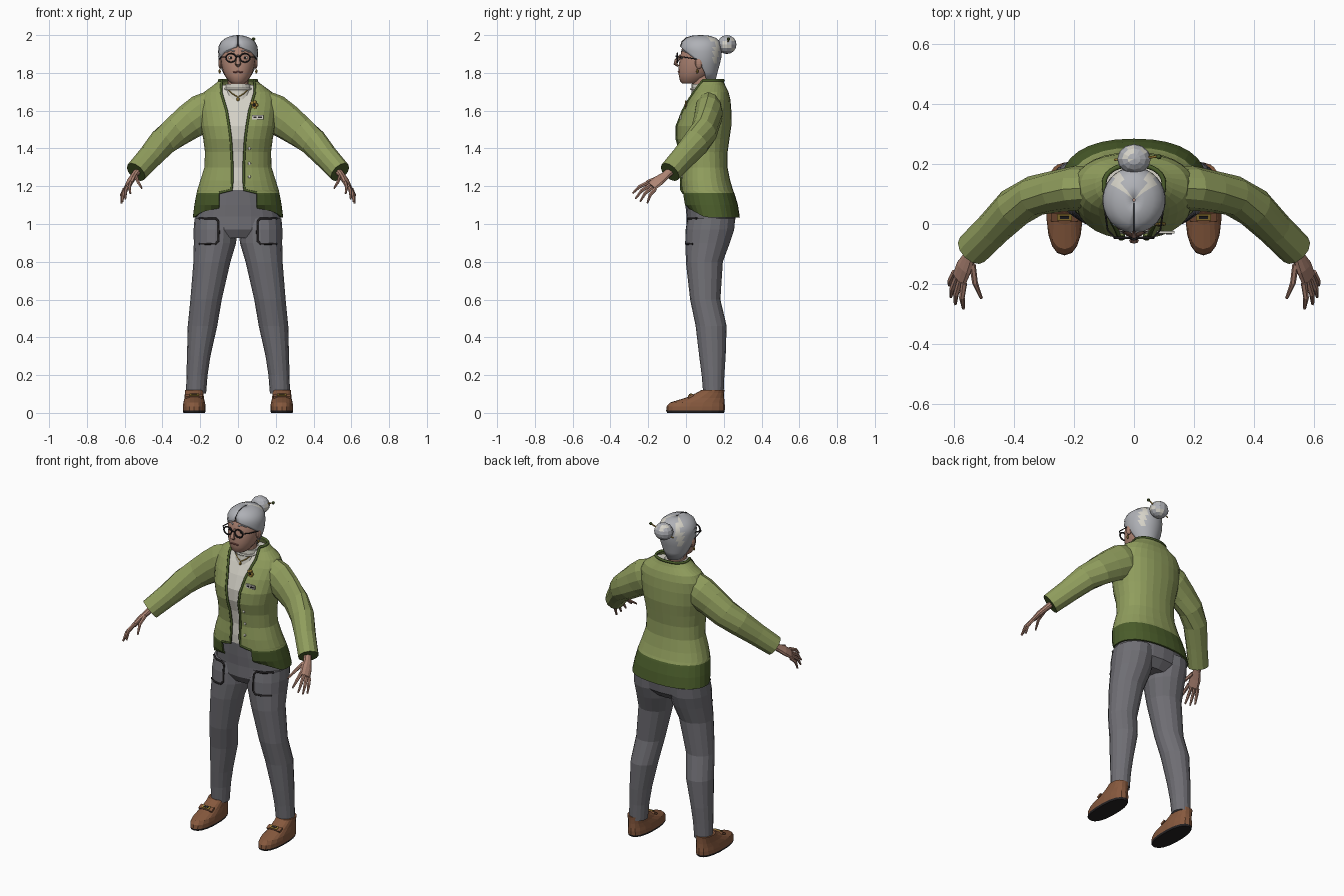
import bpy, math
from math import sin, cos, pi, asin, atan2
from mathutils import Vector
from mathutils.bvhtree import BVHTree
import bmesh

if "Cube" in bpy.data.objects:
    bpy.data.objects.remove(bpy.data.objects["Cube"])


def material(name, r, g, b):
    m = bpy.data.materials.new(name)
    m.use_nodes = True
    m.diffuse_color = (r, g, b, 1)
    m.node_tree.nodes["Principled BSDF"].inputs["Base Color"].default_value = (r, g, b, 1)
    return m


GREEN = material("cardigan green", .28, .34, .11)
DARK = material("dark green", .07, .11, .024)
GREY = material("trouser grey", .16, .157, .175)
SKIN = material("skin", .43, .235, .175)
HAIR = material("silver hair", .43, .44, .47)
WHITE = material("off white", .66, .64, .57)
BROWN = material("shoe brown", .24, .10, .048)
BLACK = material("near black", .018, .016, .017)
GOLD = material("gold", .36, .23, .04)
LIPS = material("lip red", .25, .085, .07)


def add(name, verts, faces, mats, rule=None, fix=True):
    me = bpy.data.meshes.new(name)
    me.from_pydata(verts, [], faces)
    for m in mats:
        me.materials.append(m)
    if fix:
        bm = bmesh.new()
        bm.from_mesh(me)
        bmesh.ops.recalc_face_normals(bm, faces=bm.faces)
        bm.to_mesh(me)
        bm.free()
    if rule:
        for p in me.polygons:
            p.material_index = int(rule(p.center, p))
    ob = bpy.data.objects.new(name, me)
    bpy.context.collection.objects.link(ob)
    return ob


def skin(name, rings, mats, rule=None, closed=True):
    """Join equal rings of points into a surface."""
    n, k = len(rings[0]), len(rings)
    faces = [(i * n + j, i * n + (j + 1) % n, (i + 1) * n + (j + 1) % n, (i + 1) * n + j)
             for i in range(k - 1) for j in range(n if closed else n - 1)]
    if closed:
        faces += [tuple(range(n)), tuple(range((k - 1) * n, k * n))]
    return add(name, [p for r in rings for p in r], faces, mats, rule, closed)


def oval(z, cy, rx, ry, cx=0, n=20, p=1.0, gap=0):
    """Level ring; a gap angle leaves its front open."""
    step = (2 * pi - 2 * gap) / (n - 1 if gap else n)
    power = lambda v: math.copysign(abs(v) ** p, v)
    return [(cx + rx * power(sin(gap + step * j)), cy - ry * power(cos(gap + step * j)), z)
            for j in range(n)]


def limb(name, path, mats, n=12, ref=(0, 0, 1), rule=None):
    """Path of x, y, z and two radii, swept square to its direction."""
    pts = [Vector(q[:3]) for q in path]
    rings = []
    for i, q in enumerate(path):
        d = (pts[min(i + 1, len(pts) - 1)] - pts[max(i - 1, 0)]).normalized()
        a = Vector(ref)
        a = (a - d * a.dot(d)).normalized()
        b = d.cross(a)
        rings.append([pts[i] + a * q[3] * cos(2 * pi * j / n) + b * q[4] * sin(2 * pi * j / n)
                      for j in range(n)])
    return skin(name, rings, mats, rule)


def mirror(ob):
    ob.modifiers.new("mirror", 'MIRROR')
    return ob


def smooth(ob):
    bpy.ops.object.select_all(action='DESELECT')
    ob.select_set(True)
    bpy.context.view_layer.objects.active = ob
    bpy.ops.object.shade_smooth_by_angle(angle=math.radians(35))
    return ob


def tube(name, pts, r, mat, cyclic=False):
    cu = bpy.data.curves.new(name, 'CURVE')
    cu.dimensions = '3D'
    cu.bevel_depth, cu.bevel_resolution, cu.use_fill_caps = r, 1, True
    sp = cu.splines.new('POLY')
    sp.points.add(len(pts) - 1)
    for s, p in zip(sp.points, pts):
        s.co = (*p, 1)
    sp.use_cyclic_u = cyclic
    cu.materials.append(mat)
    ob = bpy.data.objects.new(name, cu)
    bpy.context.collection.objects.link(ob)
    return ob


def blob(name, loc, size, mats, seg=12, rule=None):
    bm = bmesh.new()
    bmesh.ops.create_uvsphere(bm, u_segments=seg, v_segments=max(6, seg // 2 + 2), radius=1)
    verts = [tuple(l + s * c for l, s, c in zip(loc, size, v.co)) for v in bm.verts]
    faces = [[v.index for v in f.verts] for f in bm.faces]
    bm.free()
    return add(name, verts, faces, mats, rule)


def box(name, loc, size, mat, tilt=0):
    bm = bmesh.new()
    bmesh.ops.create_cube(bm, size=1)
    verts = [tuple(s * c for s, c in zip(size, v.co)) for v in bm.verts]
    faces = [[v.index for v in f.verts] for f in bm.faces]
    bm.free()
    ob = add(name, [Vector((x, y * cos(tilt) - z * sin(tilt), y * sin(tilt) + z * cos(tilt)))
                    + Vector(loc) for x, y, z in verts], faces, [mat])
    return ob


def on_front(x, z, *obs, lift=0.0):
    """Foremost point of the objects at x, z."""
    hits = []
    for ob in obs:
        tree = BVHTree.FromPolygons([v.co for v in ob.data.vertices],
                                    [tuple(p.vertices) for p in ob.data.polygons])
        h = tree.ray_cast(Vector((x, -1, z)), Vector((0, 1, 0)))[0]
        if h:
            hits.append(h.y)
    return (x, (min(hits) if hits else .1) - lift, z)


def draw(name, pts, r, mat, *obs, steps=4):
    """Tube laid on a front surface through x, z points."""
    path = [on_front(a[0] + (b[0] - a[0]) * t / steps, a[1] + (b[1] - a[1]) * t / steps, *obs)
            for a, b in zip(pts, pts[1:]) for t in range(steps)]
    return tube(name, path + [on_front(*pts[-1], *obs)], r, mat)


# Cardigan body: height, centre y, half width, half depth, half opening
body = [(1.035, .145, .24, .14, .10), (1.10, .13, .232, .145, .10), (1.155, .117, .222, .142, .10),
        (1.165, .115, .22, .14, .10), (1.18, .112, .216, .137, .034), (1.23, .104, .2, .13, .03),
        (1.30, .1, .178, .12, .03), (1.38, .095, .175, .125, .034), (1.45, .09, .184, .14, .038),
        (1.52, .095, .198, .145, .047), (1.60, .11, .205, .13, .06), (1.66, .123, .2, .112, .078),
        (1.70, .13, .178, .095, .09), (1.735, .13, .13, .077, .088), (1.76, .13, .1, .068, .085)]
P = .88
rings = [oval(z, cy, rx, ry, n=27, p=P, gap=asin((o / rx) ** (1 / P))) for z, cy, rx, ry, o in body]
rings[0] = [(x, y, z + .055 * max(0, (.1 - y) / .1)) for x, y, z in rings[0]]
cardigan = skin("cardigan", rings, [GREEN, DARK], lambda c, p: c.z < 1.16, closed=False)
thick = cardigan.modifiers.new("thickness", 'SOLIDIFY')
thick.thickness, thick.offset = .009, -1
for side, j in (("left", 0), ("right", -1)):
    tube("cardigan_edge_" + side, [r[j] for r in rings[3:]], .007, DARK)
tube("cardigan_collar", rings[-1], .008, DARK)

# Sleeves
mirror(limb("sleeve", [(.13, .12, 1.615, .095, .07), (.19, .12, 1.585, .103, .075),
                       (.255, .11, 1.543, .095, .07), (.33, .095, 1.488, .085, .068),
                       (.40, .055, 1.432, .077, .068), (.47, -.015, 1.352, .066, .06),
                       (.54, -.085, 1.275, .06, .058)], [GREEN, DARK],
            n=12, rule=lambda c, p: len(p.vertices) > 4))

# Shirt, neck and collar
shirt = skin("shirt", [oval(z, cy, rx - .014, ry - .014, p=P) for z, cy, rx, ry, o in body[4:14]], [WHITE])
neck = skin("neck", [oval(z, .09, .055, .058) for z in (1.65, 1.82)], [SKIN])
collar = skin("shirt_collar", [oval(1.64, .1, .085, .08), oval(1.70, .097, .075, .068),
                               oval(1.742, .093, .066, .064)], [WHITE])
tube("collar_fold", oval(1.715, .095, .074, .068), .006, WHITE, True)
draw("necklace", [(-.055, 1.715), (-.03, 1.69), (0, 1.672), (.03, 1.69), (.055, 1.715)], .003, GOLD, shirt, collar)
blob("pendant", on_front(0, 1.66, shirt, collar), (.008, .006, .011), [GOLD], 8)

# Buttons, brooch and blank badge
for z in (1.25, 1.32, 1.40):
    blob("button", on_front(.06, z, cardigan), (.008, .005, .008), [WHITE], 8)
bx, by, bz = on_front(.085, 1.63, cardigan, lift=.004)
for k in range(5):
    a = 2 * pi * k / 5
    blob("brooch_petal", (bx + .013 * cos(a), by, bz + .016 * sin(a)), (.01, .006, .01), [GOLD], 8)
blob("brooch_centre", (bx, by - .003, bz), (.008, .006, .008), [BLACK], 8)
tx, ty, tz = on_front(.105, 1.565, cardigan, lift=.01)
box("badge", (tx, ty, tz), (.06, .009, .022), WHITE)
for dx, w in ((-.016, .016), (.012, .02)):
    box("badge_mark", (tx + dx, ty - .005, tz), (w, .003, .008), BLACK)

# Trousers
hips = skin("trouser_hips", [oval(.925, .12, .17, .09), oval(.97, .128, .22, .125), oval(1.04, .133, .226, .13),
                             oval(1.10, .125, .214, .128), oval(1.21, .105, .18, .115)], [GREY])
leg_shape = [(.103, .145, .053, .054, .222), (.20, .143, .056, .06, .217), (.30, .14, .062, .07, .208),
             (.46, .133, .078, .082, .188), (.60, .102, .083, .08, .169), (.80, .097, .098, .098, .138),
             (.90, .115, .112, .117, .122), (.97, .127, .115, .128, .12), (1.03, .135, .11, .125, .12)]
leg = mirror(skin("trouser_leg", [oval(*s, n=16) for s in leg_shape], [GREY]))
pocket = [(.205, 1.03), (.118, 1.03), (.102, 1.012), (.102, .912), (.118, .895), (.205, .895)]
for s, side in ((1, "left"), (-1, "right")):
    path = [on_front(x, z, hips, leg) for x, z in pocket]
    mid = [on_front((a[0] + b[0]) / 2, (a[1] + b[1]) / 2, hips, leg) for a, b in zip(pocket, pocket[1:])]
    pts = [p for pair in zip(path, mid) for p in pair] + [path[-1]]
    tube("pocket_edge_" + side, [(s * x, y, z) for x, y, z in pts], .006, BLACK)

# Loafers
shoe = [(0, .05, .058, .15), (.012, .05, .061, .155), (.035, .052, .061, .154), (.055, .06, .058, .144),
        (.08, .1, .052, .102), (.105, .128, .05, .074), (.122, .143, .05, .06)]
mirror(skin("shoe", [oval(*s, cx=.232, n=18, p=.85) for s in shoe], [BROWN, BLACK], lambda c, p: c.z < .009))
mirror(box("shoe_strap", (.232, .025, .089), (.09, .03, .012), BROWN, .45))
mirror(box("shoe_buckle", (.232, .023, .095), (.05, .022, .009), GOLD, .45))
mirror(box("buckle_slot", (.232, .022, .098), (.03, .01, .007), BLACK, .45))

# Hands
across = (-.04, -.04, .035)
mirror(limb("palm", [(.52, -.065, 1.295, .024, .02), (.55, -.11, 1.255, .024, .018),
                     (.568, -.145, 1.23, .034, .017), (.583, -.182, 1.2, .034, .013)], [SKIN], 10, across))
fingers = [("little", (.6, -.162, 1.186), (.617, -.205, 1.11)), ("ring", (.592, -.178, 1.194), (.612, -.243, 1.118)),
           ("middle", (.581, -.19, 1.206), (.597, -.268, 1.133)), ("index", (.568, -.197, 1.22), (.57, -.283, 1.162)),
           ("thumb", (.54, -.135, 1.25), (.51, -.248, 1.19))]
for name, a, b in fingers:
    a, b = Vector(a), Vector(b)
    m = a.lerp(b, .5) + Vector((.006, -.006, .007))
    mirror(limb(name + "_finger", [(*a, .011, .011), (*m, .0095, .0095), (*b, .005, .005)], [SKIN], 6, across))

# Head and face
head = smooth(skin("head", [oval(*s) for s in [
    (1.745, .025, .034, .045), (1.757, .03, .05, .062), (1.785, .045, .07, .083), (1.815, .055, .082, .096),
    (1.85, .063, .09, .1), (1.89, .07, .094, .1), (1.93, .075, .09, .097), (1.965, .08, .065, .075)]], [SKIN]))
smooth(limb("nose", [(0, -.028, 1.893, .006, .007), (0, -.05, 1.865, .011, .011),
                     (0, -.056, 1.848, .01, .016), (0, -.042, 1.836, .006, .01)], [SKIN], 8, (0, -1, 0)))
draw("mouth", [(-.026, 1.802), (0, 1.806), (.026, 1.802)], .0045, LIPS, head)
mirror(blob("ear", (.093, .068, 1.853), (.012, .02, .032), [SKIN], 10))
mirror(blob("earring", (.097, .06, 1.808), (.006, .006, .012), [GOLD], 8))
for s, side in ((1, "left"), (-1, "right")):
    ex, ez = s * .037, 1.88
    blob("eye_" + side, on_front(ex, ez, head), (.015, .004, .008), [WHITE], 10)
    blob("pupil_" + side, on_front(ex, ez, head, lift=.003), (.006, .003, .006), [BLACK], 8)
    draw("brow_" + side, [(s * .018, 1.914), (s * .038, 1.921), (s * .06, 1.911)], .004, HAIR, head)
    # Spectacles
    tube("lens_rim_" + side, [(ex + .027 * cos(2 * pi * k / 16), -.046, ez + .023 * sin(2 * pi * k / 16))
                              for k in range(16)], .0045, BLACK, True)
    tube("spectacle_arm_" + side, [(s * .064, -.046, 1.885), (s * .088, -.02, 1.885), (s * .099, .06, 1.872)],
         .003, BLACK)
tube("spectacle_bridge", [(-.011, -.048, 1.884), (0, -.052, 1.888), (.011, -.048, 1.884)], .004, BLACK)

# Hair: height, centre y, half width, half depth, front gap in degrees
locks = [(1.752, .1, .05, .055, 100), (1.80, .088, .08, .078, 98), (1.85, .08, .1, .1, 86),
         (1.885, .08, .105, .108, 64), (1.915, .08, .106, .11, 38), (1.938, .08, .104, .11, 4),
         (1.965, .08, .09, .102, 1), (1.985, .08, .065, .08, 1), (1.996, .08, .035, .048, 1), (2.0, .08, .004, .006, 1)]
hair = smooth(skin("hair", [oval(*l[:4], n=25, gap=math.radians(l[4])) for l in locks], [HAIR, WHITE],
                   lambda c, p: c.z > 1.83 and .55 < atan2(abs(c.x), c.y - .08) < .85, closed=False))
shell = hair.modifiers.new("thickness", 'SOLIDIFY')
shell.thickness, shell.offset = .008, -1
tube("hair_parting", [(0, -.03, 1.94), (0, -.022, 1.966), (0, 0, 1.986), (0, .035, 1.996), (0, .07, 1.998)], .002, BLACK)
blob("hair_bun", (0, .217, 1.95), (.056, .05, .05), [HAIR, WHITE], 12, lambda c, p: p.index % 5 == 0)
tube("hair_pin", [(-.065, .215, 1.925), (.08, .225, 1.978)], .004, GOLD)
blob("hair_pin_bead", (.083, .225, 1.979), (.009, .009, .009), [DARK], 8)
